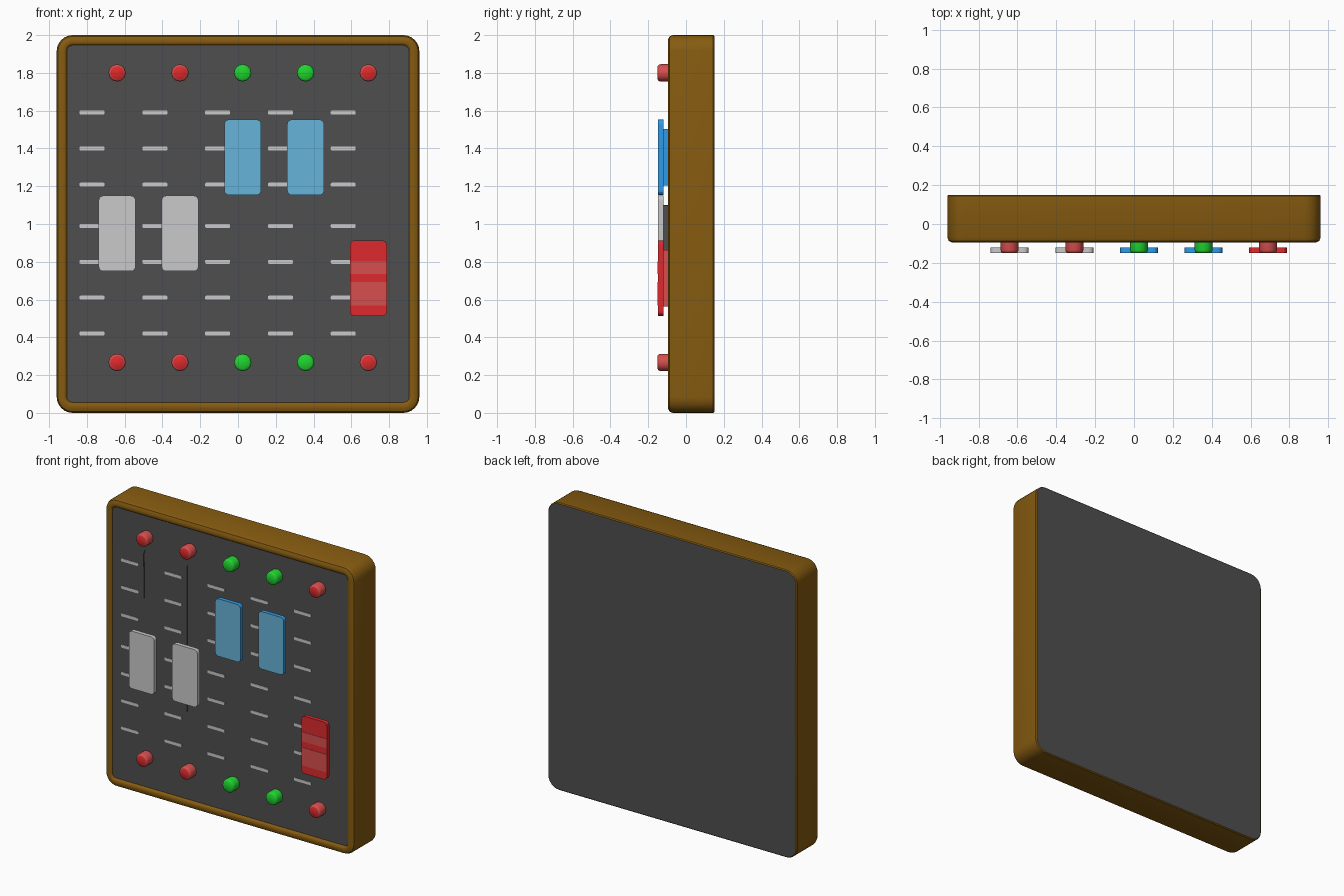
import bpy, bmesh, math

if "Cube" in bpy.data.objects:
    bpy.data.objects.remove(bpy.data.objects["Cube"])


def material(name, rgb):
    linear = [((c / 255 + 0.055) / 1.055) ** 2.4 for c in rgb] + [1]
    mat = bpy.data.materials.new(name)
    mat.diffuse_color = linear
    mat.use_nodes = True
    mat.node_tree.nodes["Principled BSDF"].inputs["Base Color"].default_value = linear
    return mat


brown = material("brown wood", (134, 91, 16))
grey = material("dark grey", (79, 79, 79))
white = material("light grey", (202, 202, 202))
red = material("red", (221, 42, 45))
soft_red = material("soft red", (214, 78, 78))
green = material("green", (33, 212, 48))
blue = material("blue", (48, 155, 232))
pale_blue = material("pale blue", (102, 180, 218))


def rounded_rect(cx, cz, w, h, r, steps=6):
    """Outline in the xz plane with round corners."""
    pts = []
    for k, (sx, sz) in enumerate([(1, 1), (-1, 1), (-1, -1), (1, -1)]):
        for i in range(steps + 1):
            a = math.radians(90 * (k + i / steps))
            pts.append((cx + sx * (w / 2 - r) + r * math.cos(a),
                        cz + sz * (h / 2 - r) + r * math.sin(a)))
    return pts


def circle(cx, cz, r, sides=12):
    return [(cx + r * math.cos(math.tau * i / sides),
             cz + r * math.sin(math.tau * i / sides)) for i in range(sides)]


def loft(name, rings, mats, smooth=False, rule=None):
    """Skin a stack of (outline, y) rings into a closed solid."""
    bm = bmesh.new()
    loops = [[bm.verts.new((x, y, z)) for x, z in pts] for pts, y in rings]
    for a, b in zip(loops, loops[1:]):
        for i in range(len(a)):
            j = (i + 1) % len(a)
            bm.faces.new((a[i], a[j], b[j], b[i]))
    bm.faces.new(loops[0])
    bm.faces.new(loops[-1])
    bmesh.ops.recalc_face_normals(bm, faces=bm.faces)
    bm.normal_update()
    if rule:
        for f in bm.faces:
            f.material_index = int(rule(f))
    mesh = bpy.data.meshes.new(name)
    bm.to_mesh(mesh)
    bm.free()
    obj = bpy.data.objects.new(name, mesh)
    bpy.context.collection.objects.link(obj)
    for m in mats:
        mesh.materials.append(m)
    if smooth:
        bpy.ops.object.select_all(action='DESELECT')
        obj.select_set(True)
        bpy.context.view_layer.objects.active = obj
        bpy.ops.object.shade_smooth_by_angle(angle=math.radians(40))
    return obj


def plate(name, x, z, w, h, r, y0, y1, mats, rule=None):
    outline = rounded_rect(x, z, w, h, r, 4)
    return loft(name, [(outline, y0), (outline, y1)], mats, rule=rule)


def faces_front(f):
    return f.normal.y < -0.9


# Wooden frame with rounded front lip and a grey back
profile = [(0.006, 0.15), (0, 0.144), (0, -0.07), (0.007, -0.087), (0.024, -0.095),
           (0.042, -0.095), (0.051, -0.09), (0.056, -0.078)]
loft("frame", [(rounded_rect(0, 1, 1.92 - 2 * d, 2 - 2 * d, max(0.085 - d, 0.012)), y)
               for d, y in profile],
     [brown, grey], True, lambda f: abs(f.normal.y) > 0.99 and len(f.verts) > 4)

# Front panel with two slots cut into it
panel = plate("front_panel", 0, 1.003, 1.812, 1.888, 0.01, -0.084, 0.13, [grey])
slots = {
    "tapered_slot": [(-0.665, 1.36), (-0.605, 1.68), (-0.615, 1.705),
                     (-0.637, 1.713), (-0.658, 1.705), (-0.668, 1.68)],
    "long_slot": [(-0.335, 0.66), (-0.27, 0.73), (-0.27, 1.695), (-0.29, 1.697), (-0.335, 1.685)],
}
for name, outline in slots.items():
    cutter = loft(name + "_cutter", [(outline, -0.2), (outline, 0.1)], [grey])
    cutter.hide_render = True
    cutter.hide_set(True)
    cutter.display_type = 'WIRE'
    cut = panel.modifiers.new(name, 'BOOLEAN')
    cut.object = cutter
    cut.operation = 'DIFFERENCE'
    cut.solver = 'EXACT'
bpy.context.view_layer.objects.active = panel
for name in slots:
    bpy.ops.object.modifier_apply(modifier=name)
    bpy.data.objects.remove(bpy.data.objects[name + "_cutter"])

# Columns: scale ticks, a knob at each end and a slider cap
columns = [-0.64, -0.307, 0.025, 0.358, 0.69]
knob_mats = [[soft_red, red]] * 2 + [[green, green]] * 2 + [[soft_red, red]]
cap_mats = [[white, white, grey]] * 2 + [[blue, pale_blue, blue]] * 2 + [[red, red, soft_red]]
cap_heights = [0.95, 0.95, 1.353, 1.353, 0.713]
tick_heights = [1.59, 1.4, 1.208, 0.99, 0.8, 0.61, 0.42]

for i, x in enumerate(columns):
    for j, z in enumerate(tick_heights):
        plate(f"tick_{i}_{j}", x - 0.133, z, 0.132, 0.021, 0.006, -0.08, -0.087, [white])
    for end, z in (("top", 1.8), ("bottom", 0.267)):
        loft(f"{end}_knob_{i}",
             [(circle(x, z, r), y) for r, y in
              [(0.046, -0.08), (0.046, -0.135), (0.043, -0.144), (0.035, -0.15)]],
             knob_mats[i], True, faces_front)
    z = cap_heights[i]
    side, front, stem = cap_mats[i]
    plate(f"slider_cap_{i}", x, z, 0.195, 0.4, 0.025, -0.12, -0.148, [side, front], faces_front)
    stem_height = 0.24 if stem == grey else 0.3
    plate(f"slider_stem_{i}", x, z + (0.03 if stem == grey else 0), 0.06, stem_height,
          0.004, -0.08, -0.122, [stem])

# Soft bands across the red cap
for k, (z, h) in enumerate([(0.768, 0.065), (0.63, 0.125)]):
    plate(f"red_cap_band_{k}", columns[-1], z, 0.194, h, 0.001, -0.146, -0.15, [soft_red])
